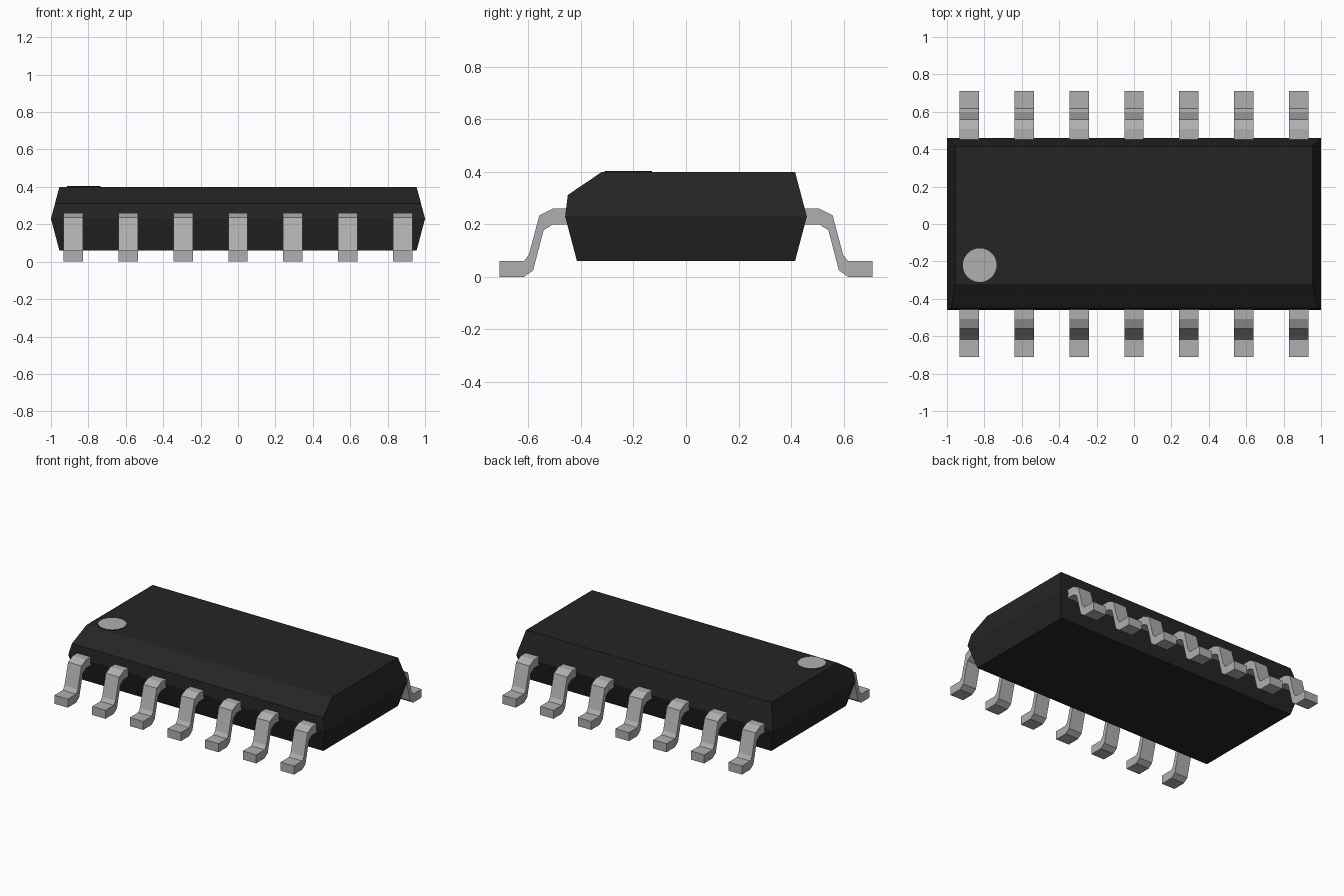
import bpy
import bmesh
import math

cube = bpy.data.objects.get("Cube")
if cube:
    bpy.data.objects.remove(cube, do_unlink=True)


def material(name, colour):
    mat = bpy.data.materials.new(name)
    mat.use_nodes = True
    mat.diffuse_color = colour
    bsdf = next(n for n in mat.node_tree.nodes if n.type == 'BSDF_PRINCIPLED')
    bsdf.inputs["Base Color"].default_value = colour
    return mat


BLACK = material("black plastic", (0.018, 0.018, 0.018, 1))
METAL = material("grey metal", (0.43, 0.43, 0.43, 1))


def add_object(name, bm, *mats):
    bmesh.ops.recalc_face_normals(bm, faces=bm.faces)
    mesh = bpy.data.meshes.new(name)
    bm.to_mesh(mesh)
    bm.free()
    for mat in mats:
        mesh.materials.append(mat)
    obj = bpy.data.objects.new(name, mesh)
    bpy.context.collection.objects.link(obj)
    return obj


# Body: cross-section (y, z, half length), tapered above and below the seam
section = [(-0.415, 0.06, 0.955), (-0.46, 0.23, 1.0), (-0.45, 0.312, 0.978),
           (-0.32, 0.40, 0.955), (0.415, 0.40, 0.955), (0.46, 0.23, 1.0),
           (0.415, 0.06, 0.955)]
bm = bmesh.new()
left = [bm.verts.new((w, y, z)) for y, z, w in section]
right = [bm.verts.new((-w, y, z)) for y, z, w in section]
n = len(section)
for i in range(n):
    j = (i + 1) % n
    bm.faces.new((left[i], left[j], right[j], right[i]))
for end in (left, right):
    bm.faces.new((end[1], end[2], end[3], end[4], end[5]))  # upper half
    bm.faces.new((end[0], end[1], end[5], end[6]))          # lower half
add_object("body", bm, BLACK)

# Pin one marker: thin disc with a grey top and dark rim
bm = bmesh.new()
bmesh.ops.create_cone(bm, cap_ends=True, segments=48, radius1=0.09,
                      radius2=0.09, depth=0.008)
bmesh.ops.translate(bm, verts=bm.verts, vec=(-0.825, -0.22, 0.40))
bm.normal_update()
for face in bm.faces:
    face.material_index = 1 if face.normal.z > 0.5 else 0
add_object("pin_one_marker", bm, BLACK, METAL)

# Gull-wing leads: bent profile (distance from centre, z) extruded along x
profile = [(0.40, 0.26), (0.507, 0.26), (0.558, 0.235), (0.598, 0.085),
           (0.617, 0.06), (0.71, 0.06), (0.71, 0.0), (0.617, 0.0),
           (0.582, 0.025), (0.542, 0.178), (0.507, 0.20), (0.40, 0.20)]
LEADS, PITCH, WIDTH = 7, 0.2935, 0.104


def add_lead(name, x, side):
    bm = bmesh.new()
    face = bm.faces.new([bm.verts.new((x - WIDTH / 2, side * d, z))
                         for d, z in profile])
    ext = bmesh.ops.extrude_face_region(bm, geom=[face],
                                        use_keep_orig=True)["geom"]
    bmesh.ops.translate(bm, vec=(WIDTH, 0, 0),
                        verts=[v for v in ext if isinstance(v, bmesh.types.BMVert)])
    add_object(name, bm, METAL)


for i in range(LEADS):
    x = (i - (LEADS - 1) / 2) * PITCH
    add_lead(f"front_lead_{i + 1}", x, -1)
    add_lead(f"back_lead_{i + 1}", x, 1)
